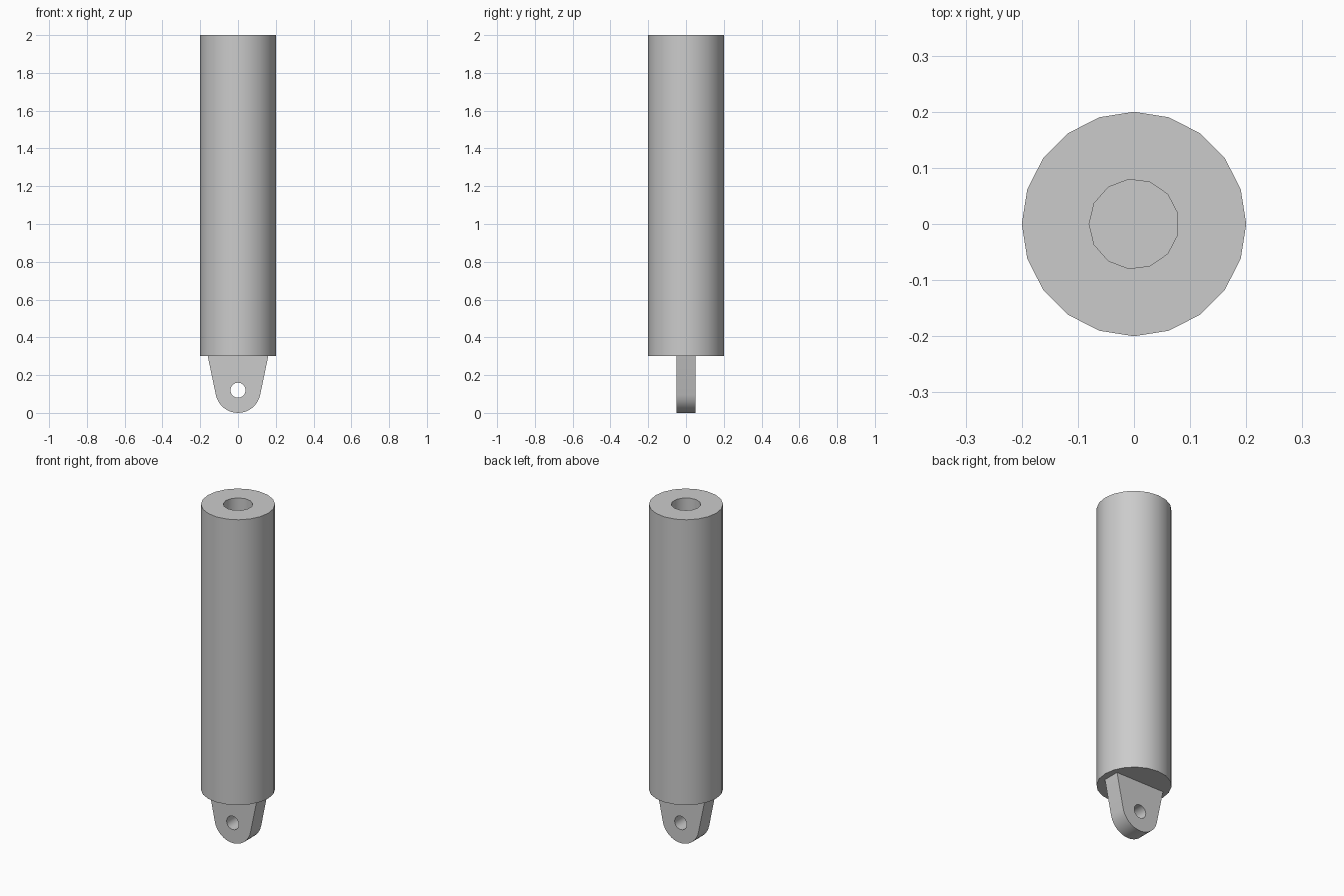
import bpy, bmesh
from math import cos, sin, pi, acos, atan2, hypot, radians
from mathutils import Vector

cube = bpy.data.objects.get("Cube")
if cube:
    bpy.data.objects.remove(cube, do_unlink=True)

grey = bpy.data.materials.new("steel grey")
grey.use_nodes = True
colour = (0.6, 0.6, 0.6, 1)
grey.diffuse_color = colour
grey.node_tree.nodes["Principled BSDF"].inputs["Base Color"].default_value = colour


def circle(radius, sides, start=0.0):
    angles = [start + 2 * pi * i / sides for i in range(sides)]
    return [(radius * cos(a), radius * sin(a)) for a in angles]


def add_loop(bm, points):
    verts = [bm.verts.new(p) for p in points]
    return [bm.edges.new((a, b)) for a, b in zip(verts, verts[1:] + verts[:1])]


def sweep(bm, edges, offset):
    """Extrude a closed loop into a wall and return the far loop."""
    geom = bmesh.ops.extrude_edge_only(bm, edges=edges)["geom"]
    verts = [g for g in geom if isinstance(g, bmesh.types.BMVert)]
    bmesh.ops.translate(bm, verts=verts, vec=offset)
    return [g for g in geom if isinstance(g, bmesh.types.BMEdge)]


def fill(bm, edges):
    bmesh.ops.triangle_fill(bm, use_beauty=True, use_dissolve=False, edges=edges)


def finish(bm, name):
    bmesh.ops.recalc_face_normals(bm, faces=bm.faces[:])
    mesh = bpy.data.meshes.new(name)
    bm.to_mesh(mesh)
    bm.free()
    mesh.materials.append(grey)
    obj = bpy.data.objects.new(name, mesh)
    bpy.context.collection.objects.link(obj)
    bpy.ops.object.select_all(action='DESELECT')
    obj.select_set(True)
    bpy.context.view_layer.objects.active = obj
    bpy.ops.object.shade_smooth_by_angle(angle=radians(35))


# Cylinder barrel with a blind bore in its top
TOP, BASE, BORE_FLOOR = 2.0, 0.3, 0.4
bm = bmesh.new()
rim = add_loop(bm, [(x, y, TOP) for x, y in circle(0.2, 20)])
bore = add_loop(bm, [(x, y, TOP) for x, y in circle(0.08, 13, pi)])
fill(bm, rim + bore)
fill(bm, sweep(bm, rim, Vector((0, 0, BASE - TOP))))
fill(bm, sweep(bm, bore, Vector((0, 0, BORE_FLOOR - TOP))))
finish(bm, "barrel")

# Mounting lug: tapered sides tangent to a rounded end, with a pin hole
EYE_Z, END_R, HALF_TOP, THICK = 0.12, 0.12, 0.16, 0.1
rise = BASE - EYE_Z
tangent = atan2(rise, HALF_TOP) - acos(END_R / hypot(HALF_TOP, rise))
STEPS = 16
arc = [tangent + (-pi - 2 * tangent) * i / STEPS for i in range(STEPS + 1)]
outline = [(HALF_TOP, rise)] + [(END_R * cos(a), END_R * sin(a)) for a in arc] + [(-HALF_TOP, rise)]

bm = bmesh.new()
edge = add_loop(bm, [(x, -THICK / 2, EYE_Z + z) for x, z in outline])
hole = add_loop(bm, [(x, -THICK / 2, EYE_Z + z) for x, z in circle(0.04, 20)])
fill(bm, edge + hole)
depth = Vector((0, THICK, 0))
fill(bm, sweep(bm, edge, depth) + sweep(bm, hole, depth))
finish(bm, "mounting_lug")
